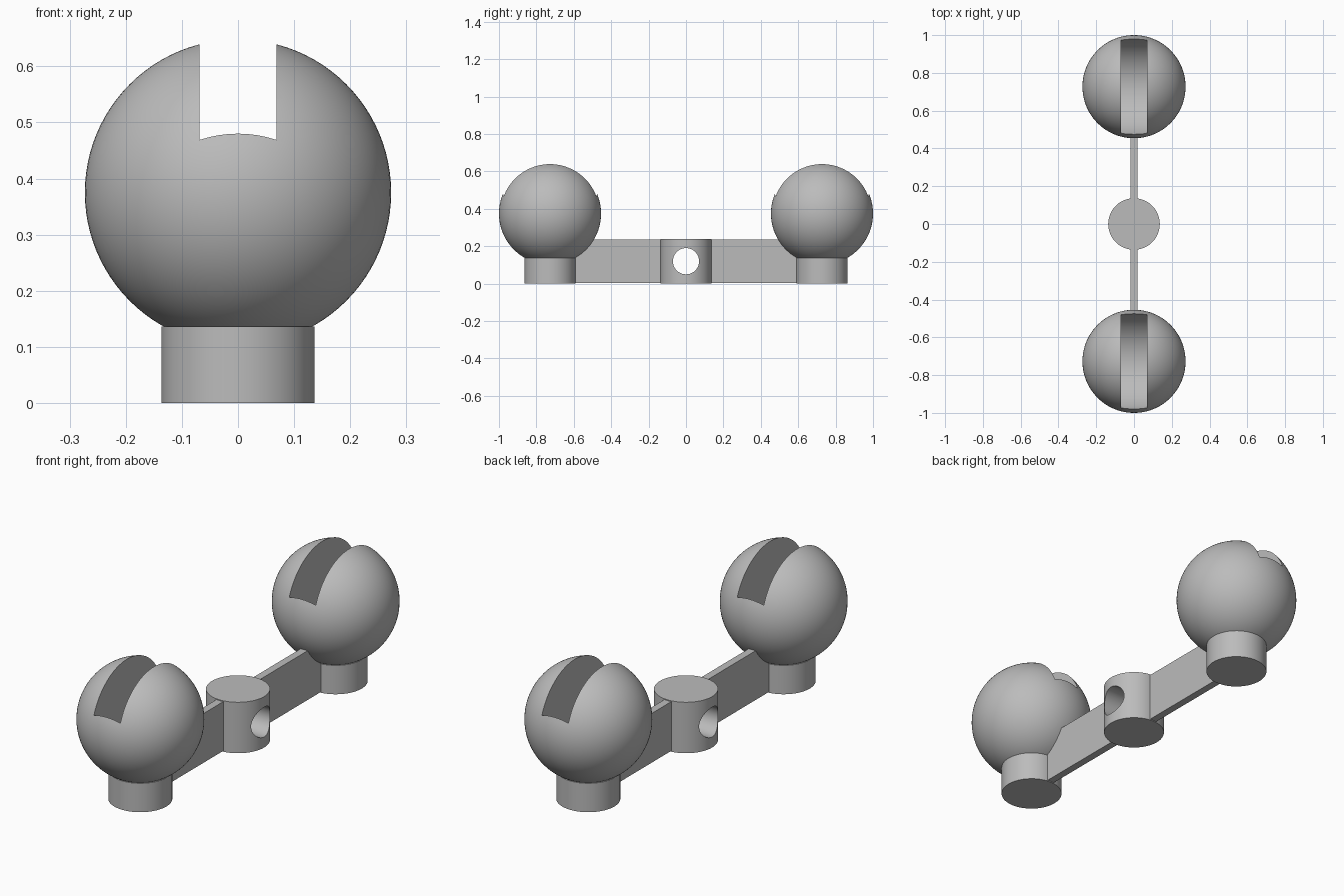
import bpy, math

cube = bpy.data.objects.get("Cube")
if cube:
    bpy.data.objects.remove(cube, do_unlink=True)

grey = bpy.data.materials.new("light_grey")
grey.use_nodes = True
grey.diffuse_color = (0.5, 0.5, 0.5, 1)
grey.node_tree.nodes["Principled BSDF"].inputs["Base Color"].default_value = (0.5, 0.5, 0.5, 1)

BALL_R, BALL_Y, BALL_Z = 0.273, 0.727, 0.375
POST_R, POST_H = 0.1365, 0.136
HUB_H = 0.24
ALONG_X = (0, math.pi / 2, 0)


def finish(name):
    ob = bpy.context.object
    ob.name = name
    ob.data.materials.append(grey)
    return ob


def cylinder(name, radius, depth, location, rotation=(0, 0, 0), sides=96):
    bpy.ops.mesh.primitive_cylinder_add(vertices=sides, radius=radius, depth=depth,
                                        location=location, rotation=rotation)
    return finish(name)


def box(name, size, location):
    bpy.ops.mesh.primitive_cube_add(size=1, location=location)
    ob = finish(name)
    ob.scale = size
    return ob


def smooth(ob):
    bpy.ops.object.select_all(action='DESELECT')
    ob.select_set(True)
    bpy.context.view_layer.objects.active = ob
    bpy.ops.object.shade_smooth_by_angle(angle=math.radians(30))


def cut(ob, cutter):
    mod = ob.modifiers.new("cut", 'BOOLEAN')
    mod.operation, mod.solver, mod.object = 'DIFFERENCE', 'EXACT', cutter
    bpy.context.view_layer.objects.active = ob
    bpy.ops.object.modifier_apply(modifier=mod.name)
    bpy.data.objects.remove(cutter, do_unlink=True)
    smooth(ob)


# Central hub with a cross hole
hub = cylinder("hub", POST_R, HUB_H, (0, 0, HUB_H / 2))
cut(hub, cylinder("hub_hole_cutter", 0.07, 0.6, (0, 0, HUB_H / 2), ALONG_X))

for end, side in (("front", -1), ("back", 1)):
    y = side * BALL_Y
    # Thin web joining the hub to the end post
    box(end + "_arm", (0.036, 0.6, 0.232), (0, side * 0.425, HUB_H / 2))
    # Short post under the ball
    smooth(cylinder(end + "_post", POST_R, POST_H, (0, y, POST_H / 2)))
    # Ball with a round-bottomed slot
    bpy.ops.mesh.primitive_uv_sphere_add(segments=96, ring_count=48, radius=BALL_R,
                                         location=(0, y, BALL_Z))
    ball = finish(end + "_ball")
    cut(ball, cylinder(end + "_slot_cutter", BALL_R, 0.138, (0, y, BALL_Z + 0.21), ALONG_X))
